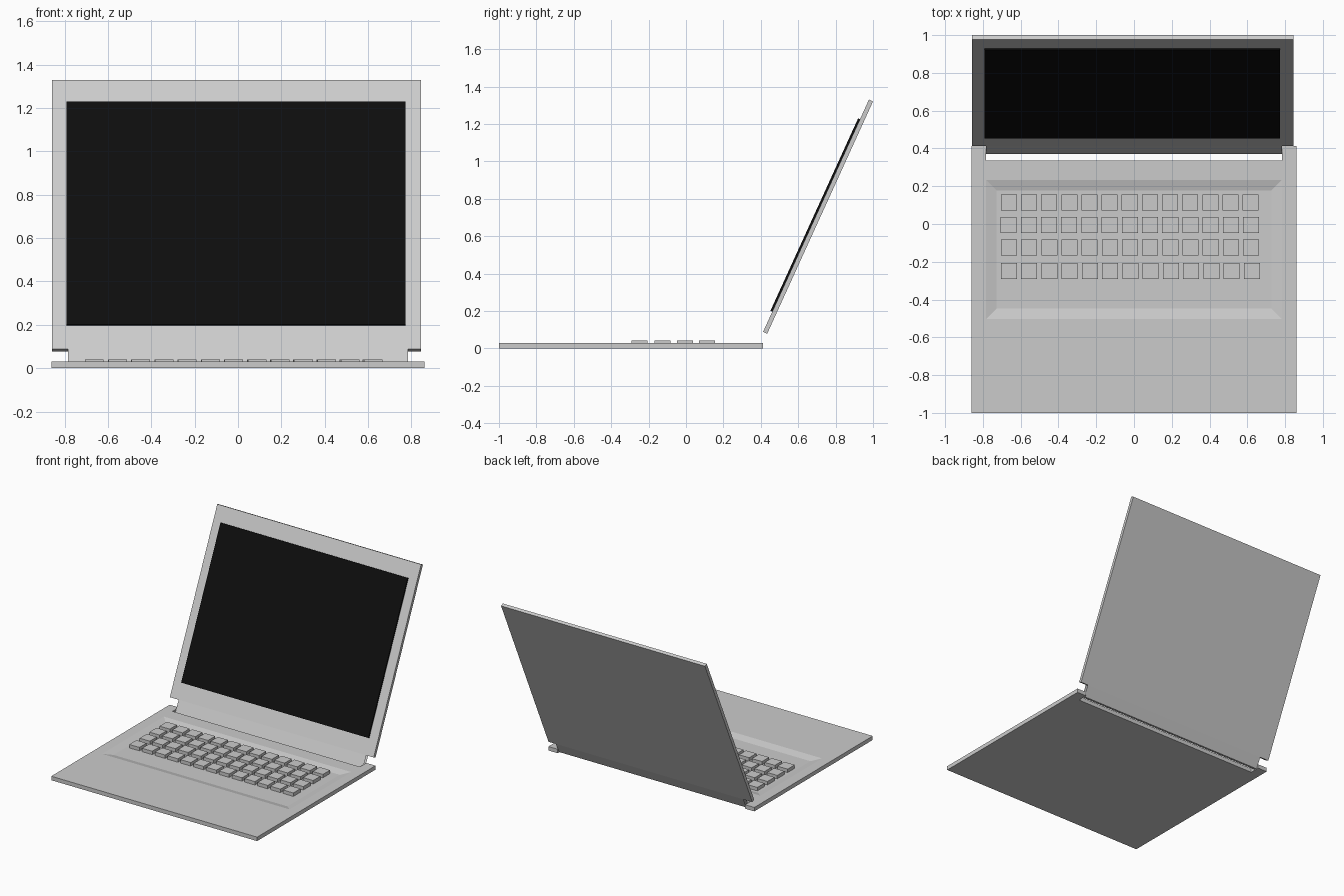
import bpy, bmesh
from mathutils import Vector

if "Cube" in bpy.data.objects:
    bpy.data.objects.remove(bpy.data.objects["Cube"])


def make_object(name, bm, color=None):
    bmesh.ops.recalc_face_normals(bm, faces=bm.faces)
    mesh = bpy.data.meshes.new(name)
    bm.to_mesh(mesh)
    bm.free()
    ob = bpy.data.objects.new(name, mesh)
    bpy.context.collection.objects.link(ob)
    if color:
        mat = bpy.data.materials.new(name + "_material")
        mat.diffuse_color = color
        mat.use_nodes = True
        mat.node_tree.nodes["Principled BSDF"].inputs["Base Color"].default_value = mat.diffuse_color
        mesh.materials.append(mat)
    return ob


def add_block(bm, low, high):
    """Block between two level rectangles, each (x0, x1, y0, y1, z)."""
    rings = []
    for x0, x1, y0, y1, z in (low, high):
        rings.append([bm.verts.new(p) for p in
                      ((x0, y0, z), (x1, y0, z), (x1, y1, z), (x0, y1, z))])
    bm.faces.new(rings[0])
    bm.faces.new(rings[1])
    for i in range(4):
        j = (i + 1) % 4
        bm.faces.new((rings[0][i], rings[0][j], rings[1][j], rings[1][i]))


def block(name, low, high):
    bm = bmesh.new()
    add_block(bm, low, high)
    return make_object(name, bm)


def side_profile(name, points, x0, x1, color=None, caps=True):
    """Sweep a closed (y, z) profile along x."""
    bm = bmesh.new()
    left = [bm.verts.new((x0, y, z)) for y, z in points]
    right = [bm.verts.new((x1, y, z)) for y, z in points]
    n = len(points)
    for i in range(n):
        j = (i + 1) % n
        bm.faces.new((left[i], left[j], right[j], right[i]))
    if caps:
        bm.faces.new(left)
        bm.faces.new(right)
    return make_object(name, bm, color)


# Base slab with hinge notch and sloped keyboard tray
base = block("base", (-0.86, 0.86, -1, 0.413, 0), (-0.86, 0.86, -1, 0.413, 0.03))
notch = block("notch_cutter", (-0.783, 0.783, 0.337, 0.6, -0.1),
              (-0.783, 0.783, 0.337, 0.6, 0.1))
FLOOR, TOP = 0.015, 0.03
# the tray walls continue a little above the slab so the cut is clean
tray = block("tray_cutter", (-0.727, 0.727, -0.447, 0.177, FLOOR),
             (-0.839, 0.839, -0.561, 0.289, 2 * TOP - FLOOR))
for cutter in (notch, tray):
    cutter.hide_render = True
    mod = base.modifiers.new(cutter.name, 'BOOLEAN')
    mod.operation = 'DIFFERENCE'
    mod.solver = 'EXACT'
    mod.object = cutter
bpy.context.view_layer.objects.active = base
for mod in list(base.modifiers):
    bpy.ops.object.modifier_apply(modifier=mod.name)
for cutter in (notch, tray):
    bpy.data.objects.remove(cutter)

# Keys: four rows of thirteen
bm = bmesh.new()
KEY = 0.0425
for cy, first, last in ((0.113, -0.662, 0.617), (-0.006, -0.664, 0.620),
                        (-0.125, -0.662, 0.620), (-0.249, -0.662, 0.624)):
    for i in range(13):
        cx = first + (last - first) * i / 12
        rect = (cx - KEY, cx + KEY, cy - KEY, cy + KEY)
        add_block(bm, rect + (FLOOR,), rect + (0.041,))
make_object("keys", bm)

# Leaning lid: positions given along its front face and through its thickness
corner = Vector((0.412, 0.088))
along = Vector((0.566, 1.242)).normalized()
back = Vector((along.y, -along.x))


def lid_point(distance, depth):
    return tuple(corner + along * distance + back * depth)


def lid_rect(low, high, front, rear):
    return [lid_point(low, front), lid_point(high, front),
            lid_point(high, rear), lid_point(low, rear)]


side_profile("lid", lid_rect(0, 1.365, 0, 0.024), -0.858, 0.845)
side_profile("screen", lid_rect(0.119, 1.25, -0.011, 0.002), -0.791, 0.773,
             (0.004, 0.004, 0.004, 1))

# Hinge strip below the lid, open at its ends
side_profile("hinge_strip", [lid_point(0, 0), lid_point(0, 0.024), (0.395, 0.002),
                             (0.37, 0.008)], -0.784, 0.784, caps=False)
